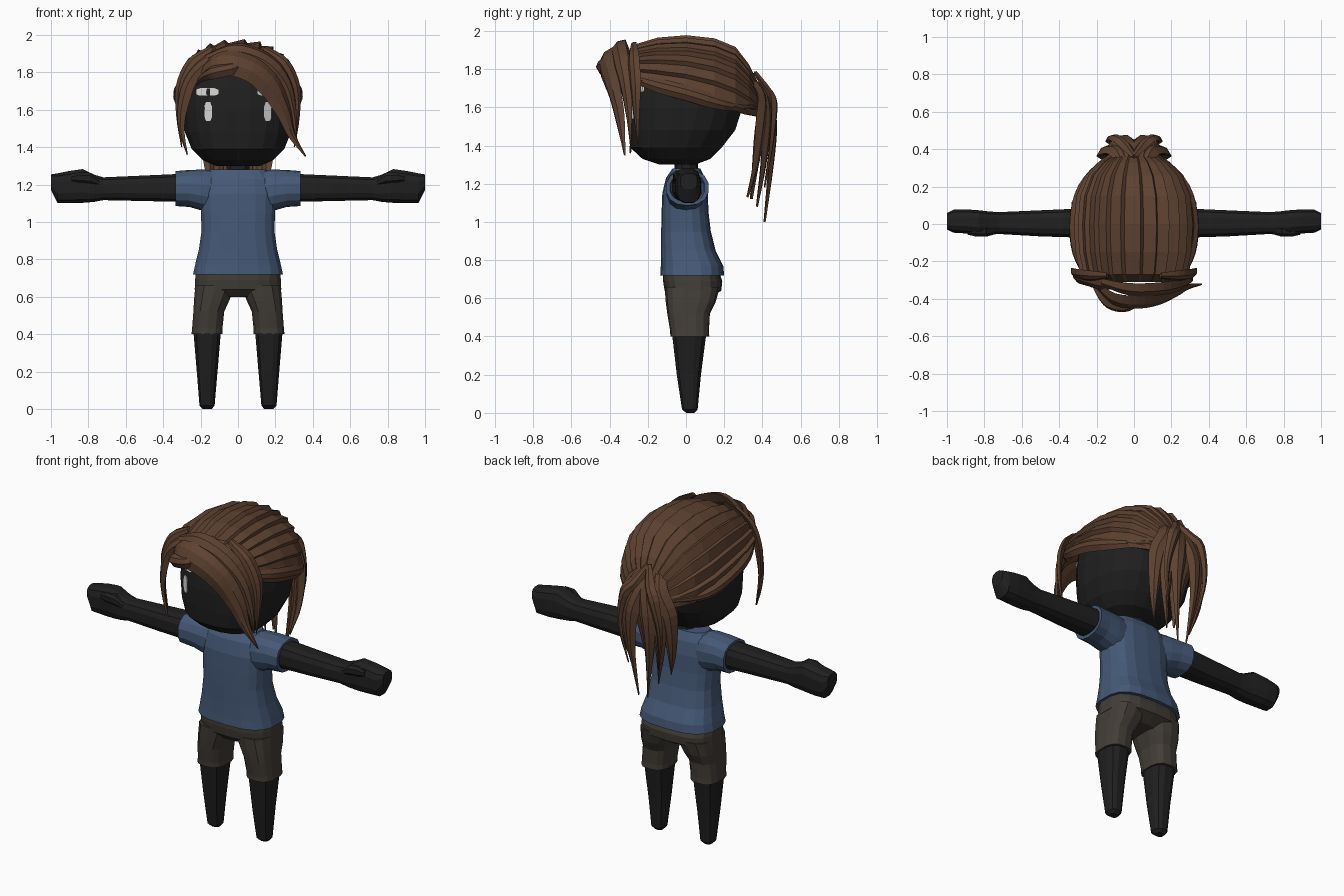
import bpy, bmesh, math
from mathutils import Vector
from mathutils.bvhtree import BVHTree

cube = bpy.data.objects.get("Cube")
if cube:
    bpy.data.objects.remove(cube)


def material(name, rgb):
    m = bpy.data.materials.new(name)
    m.use_nodes = True
    m.diffuse_color = (*rgb, 1)
    bsdf = next(n for n in m.node_tree.nodes if n.type == 'BSDF_PRINCIPLED')
    bsdf.inputs["Base Color"].default_value = (*rgb, 1)
    bsdf.inputs["Roughness"].default_value = 0.9
    return m


SKIN = material("charcoal skin", (0.014, 0.014, 0.014))
SHIRT = material("slate blue", (0.06, 0.1, 0.185))
SHORTS = material("dark olive brown", (0.055, 0.047, 0.038))
HAIR = material("chestnut brown", (0.11, 0.053, 0.03))
PALE = material("pale grey", (0.7, 0.7, 0.68))


def loft(name, mat, rings, closed=True, caps=True, mirror=False):
    """Skin a list of equal-length point rings."""
    bm = bmesh.new()
    rows = [[bm.verts.new(p) for p in ring] for ring in rings]
    n = len(rows[0])
    for a, b in zip(rows, rows[1:]):
        for i in range(n if closed else n - 1):
            j = (i + 1) % n
            bm.faces.new((a[i], a[j], b[j], b[i]))
    if caps:
        bm.faces.new(rows[0][::-1])
        bm.faces.new(rows[-1])
    bmesh.ops.recalc_face_normals(bm, faces=bm.faces)
    me = bpy.data.meshes.new(name)
    bm.to_mesh(me)
    bm.free()
    me.materials.append(mat)
    ob = bpy.data.objects.new(name, me)
    bpy.context.collection.objects.link(ob)
    if mirror:
        ob.modifiers.new("Mirror", 'MIRROR')
    return ob


def sgn_pow(v, p):
    return math.copysign(abs(v) ** p, v)


def tube(name, mat, axis, sections, sides=16, power=2.4, mirror=False):
    """Superellipse sections (position, u0, u1, v0, v1) along x or z."""
    rings = []
    for pos, u0, u1, v0, v1 in sections:
        ring = []
        for i in range(sides):
            a = math.tau * (i + 0.5) / sides
            u = (u0 + u1) / 2 + (u1 - u0) / 2 * sgn_pow(math.cos(a), 2 / power)
            v = (v0 + v1) / 2 + (v1 - v0) / 2 * sgn_pow(math.sin(a), 2 / power)
            ring.append((u, v, pos) if axis == 'z' else (pos, u, v))
        rings.append(ring)
    return loft(name, mat, rings, mirror=mirror)


def spline(pts, steps=4):
    """Catmull-Rom curve through the points."""
    p = [2 * pts[0] - pts[1], *pts, 2 * pts[-1] - pts[-2]]
    out = []
    for a, b, c, d in zip(p, p[1:], p[2:], p[3:]):
        for k in range(steps):
            t = k / steps
            out.append(0.5 * (2 * b + (c - a) * t + (2 * a - 5 * b + 4 * c - d) * t * t
                              + (3 * b - a - 3 * c + d) * t ** 3))
    return out + [pts[-1]]


def strand(name, pts, width, thick=0.022, root=0.5, mirror=False):
    """Tapered lock of hair, flat towards the head and ridged outside."""
    path = spline([Vector(p) for p in pts])
    rings, n = [], len(path) - 1
    for i, c in enumerate(path):
        t = i / n
        w = width * min(root + 2.2 * t, 1, 0.04 + 1.9 * (1 - t))
        along = (path[min(i + 1, n)] - path[max(i - 1, 0)]).normalized()
        out = c - Vector((0, 0, min(c.z, 1.65)))
        out = (out - along * out.dot(along)).normalized()
        side = along.cross(out)
        h = thick * (0.2 + 0.8 * w / width)
        rings.append([c + side * w, c + side * w * 0.3 + out * h, c - side * w * 0.4 + out * h,
                      c - side * w, c - out * h * 0.6])
    return loft(name, HAIR, rings, mirror=mirror)


# Head
head = tube("head", SKIN, 'z', [
    (1.30, -.12, .12, -.14, .05), (1.33, -.19, .19, -.23, .13), (1.39, -.25, .25, -.295, .19),
    (1.48, -.287, .287, -.305, .26), (1.60, -.30, .30, -.31, .30), (1.72, -.295, .295, -.30, .31),
    (1.83, -.25, .25, -.27, .27), (1.92, -.14, .14, -.16, .16)], 20)
tube("neck", SKIN, 'z', [(1.2, -.07, .07, -.06, .07), (1.34, -.06, .06, -.06, .06)], 10)

# Eyes and brows laid on the face
bm = bmesh.new()
bm.from_mesh(head.data)
face_tree = BVHTree.FromBMesh(bm)
bm.free()


def face_plate(name, x, z, w, h):
    front, back = [], []
    rows = 5
    outline = [(sx * (0.65 if k in (0, rows) else 1), k / rows * 2 - 1)
               for sx, ks in ((-1, range(rows + 1)), (1, range(rows, -1, -1))) for k in ks]
    for u, v in outline:
        p = Vector((x + u * w, 0, z + v * h))
        y = face_tree.ray_cast(Vector((p.x, -2, p.z)), Vector((0, 1, 0)))[0].y
        front.append((p.x, y - 0.008, p.z))
        back.append((p.x, y + 0.001, p.z))
    loft(name, PALE, [back, front], mirror=True)


face_plate("eyes", -0.16, 1.59, 0.02, 0.05)
face_plate("eyebrows", -0.165, 1.695, 0.06, 0.02)

# Shirt
tube("shirt_body", SHIRT, 'z', [
    (.72, -.243, .243, -.135, .20), (.77, -.232, .232, -.132, .195), (.85, -.212, .212, -.13, .155),
    (.95, -.197, .197, -.13, .13), (1.05, -.2, .2, -.128, .118), (1.15, -.205, .205, -.124, .114),
    (1.23, -.19, .19, -.105, .10), (1.28, -.15, .15, -.07, .075)], 18, 2.8)
tube("sleeves", SHIRT, 'x', [
    (.10, -.09, .09, 1.04, 1.275), (.19, -.105, .105, 1.06, 1.28), (.26, -.105, .11, 1.08, 1.278),
    (.335, -.105, .12, 1.085, 1.272), (.335, -.085, .1, 1.105, 1.255),
    (.31, -.08, .09, 1.11, 1.25)], 14, 2.3, True)

# Arms and hands
tube("arms", SKIN, 'x', [
    (.28, -.075, .085, 1.105, 1.26), (.5, -.068, .075, 1.11, 1.25), (.72, -.055, .065, 1.115, 1.24),
    (.77, -.058, .068, 1.105, 1.255), (.83, -.06, .075, 1.10, 1.285), (.90, -.052, .08, 1.098, 1.275),
    (.965, -.048, .078, 1.10, 1.262), (1.0, -.03, .06, 1.17, 1.255)], 12, 2.8, True)
tube("thumbs", SKIN, 'x', [
    (.74, -.055, -.02, 1.19, 1.225), (.79, -.07, -.01, 1.20, 1.265), (.85, -.068, -.01, 1.205, 1.268),
    (.89, -.058, -.02, 1.215, 1.25)], 8, 2.4, True)

# Shorts
tube("shorts_hips", SHORTS, 'z', [
    (.60, -.09, .09, -.07, .12), (.64, -.234, .234, -.112, .185), (.69, -.232, .232, -.12, .19),
    (.75, -.225, .225, -.12, .17)], 18, 2.8)
tube("shorts_legs", SHORTS, 'z', [
    (.40, .1, .235, -.065, .10), (.40, .082, .25, -.082, .122), (.43, .082, .247, -.083, .12),
    (.52, .072, .24, -.098, .125), (.58, .045, .237, -.106, .155),
    (.66, .01, .23, -.112, .178)], 14, 2.8, True)

# Lower legs
tube("legs", SKIN, 'z', [
    (0, .14, .19, 0, .045), (.018, .124, .207, -.022, .062), (.2, .108, .222, -.05, .08),
    (.41, .09, .24, -.075, .108)], 12, 2.6, True)

# Swept-back hair cap with overlapping ridges
cap_sections = [  # y, hem height, half width, top height
    (-.31, 1.74, .235, 1.87), (-.27, 1.735, .285, 1.925), (-.15, 1.70, .312, 1.96),
    (0, 1.665, .32, 1.972), (.15, 1.62, .307, 1.955), (.26, 1.58, .26, 1.91),
    (.33, 1.56, .19, 1.82), (.39, 1.55, .09, 1.70)]
LOCKS = 13
columns = []
for i in range(LOCKS):
    columns += [(i / LOCKS, 0.955), ((i + 0.8) / LOCKS, 1.02)]
columns.append((1, 0.955))
cap_rings = []
for y, hem, half, top in cap_sections:
    cap_rings.append([(-half * k * sgn_pow(math.cos(math.pi * f), 0.85), y,
                       hem + (top - hem) * k * math.sin(math.pi * f) ** 0.85) for f, k in columns])
cap = loft("hair_cap", HAIR, cap_rings, closed=False, caps=False)
solid = cap.modifiers.new("Thickness", 'SOLIDIFY')
solid.thickness = 0.03
solid.offset = -1

# Hem locks running back to the tie
strand("hem_locks", [(.25, -.29, 1.76), (.308, -.15, 1.715), (.322, .02, 1.67), (.28, .2, 1.615),
                     (.16, .34, 1.6), (.03, .4, 1.6)], 0.04, mirror=True)

# Ponytail
for i, (x, y, tip) in enumerate([(.03, .41, 1.0), (.075, .37, 1.08), (.125, .32, 1.13)]):
    strand(f"ponytail_lock_{i + 1}", [
        (x * .4, .32, 1.76), (x * .7, .405 - i * .01, 1.66), (x + .025, .445 - i * .03, 1.52),
        (x + .03, .44 - i * .04, 1.3), (x, y, tip)], 0.055, 0.03, mirror=True)
strand("ponytail_core", [(0, .3, 1.7), (0, .39, 1.6), (0, .37, 1.4), (0, .34, 1.12)], 0.10, 0.04)
strand("ponytail_flicks", [(.0, .36, 1.78), (.05, .42, 1.69), (.1, .455, 1.62), (.135, .445, 1.42),
                           (.1, .41, 1.18)], 0.035, mirror=True)

# Fringe and face-framing locks
strand("fringe_sweep", [(-.2, -.31, 1.79), (-.1, -.40, 1.85), (.04, -.415, 1.83), (.155, -.39, 1.75),
                        (.24, -.355, 1.6), (.285, -.335, 1.47), (.36, -.32, 1.35)], 0.075, 0.03)
strand("fringe_upper", [(-.17, -.31, 1.87), (-.02, -.35, 1.91), (.14, -.345, 1.86), (.25, -.32, 1.74),
                        (.295, -.3, 1.58), (.31, -.29, 1.42)], 0.06, 0.03)
strand("fringe_roll", [(.08, -.37, 1.85), (-.04, -.435, 1.82), (-.13, -.42, 1.80), (-.19, -.36, 1.77),
                       (-.22, -.31, 1.73)], 0.04, 0.03)
strand("fringe_side", [(-.03, -.33, 1.9), (-.17, -.32, 1.85), (-.26, -.295, 1.75), (-.3, -.285, 1.6),
                       (-.3, -.28, 1.48), (-.27, -.29, 1.36)], 0.05, 0.025)
strand("temple_locks", [(.14, -.275, 1.93), (.25, -.275, 1.85), (.308, -.265, 1.72), (.315, -.26, 1.56),
                        (.3, -.25, 1.4)], 0.04, 0.02, mirror=True)
